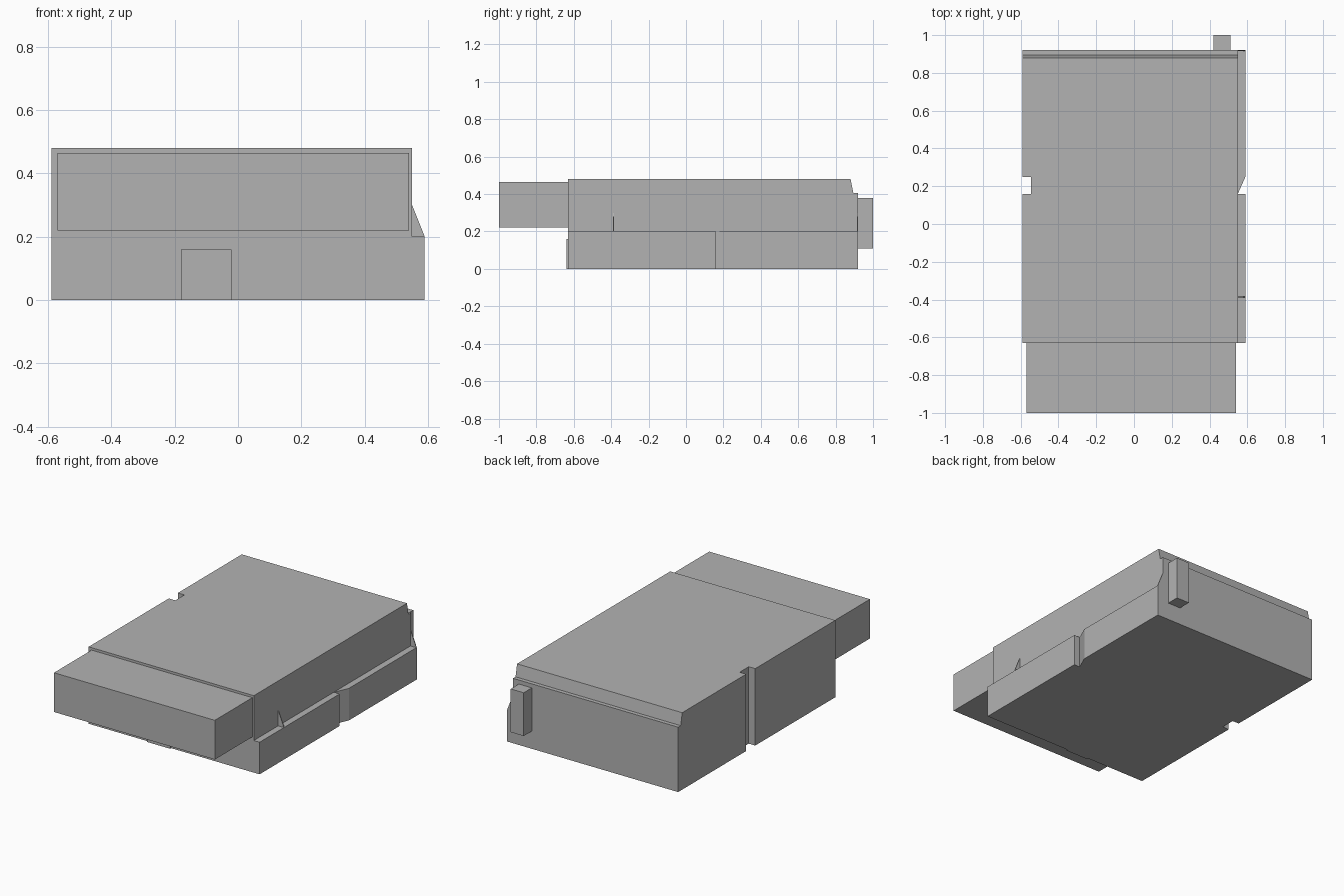
import bpy
import bmesh
from mathutils import Vector

if "Cube" in bpy.data.objects:
    bpy.data.objects.remove(bpy.data.objects["Cube"])

grey = bpy.data.materials.new("concrete_grey")
grey.diffuse_color = (0.45, 0.45, 0.45, 1)
grey.use_nodes = True
grey.node_tree.nodes["Principled BSDF"].inputs["Base Color"].default_value = grey.diffuse_color


def prism(name, points, extrude):
    """Solid made by sweeping a planar outline along a vector."""
    bm = bmesh.new()
    face = bm.faces.new([bm.verts.new(p) for p in points])
    res = bmesh.ops.extrude_face_region(bm, geom=[face], use_keep_orig=True)
    moved = [g for g in res["geom"] if isinstance(g, bmesh.types.BMVert)]
    bmesh.ops.translate(bm, verts=moved, vec=Vector(extrude))
    bmesh.ops.recalc_face_normals(bm, faces=bm.faces)
    mesh = bpy.data.meshes.new(name)
    bm.to_mesh(mesh)
    bm.free()
    mesh.materials.append(grey)
    obj = bpy.data.objects.new(name, mesh)
    bpy.context.collection.objects.link(obj)
    return obj


def box(name, x0, x1, y0, y1, z0, z1):
    return prism(name, [(x0, y0, z0), (x1, y0, z0), (x1, y1, z0), (x0, y1, z0)],
                 (0, 0, z1 - z0))


# Main hall: side profile with sloped parapet and small rear step
profile = [(-0.63, 0), (0.92, 0), (0.92, 0.405), (0.895, 0.405),
           (0.88, 0.48), (-0.63, 0.48)]
hall = prism("main_hall", [(-0.59, y, z) for y, z in profile], (1.14, 0, 0))

# Full-height recess in the left wall
cutter = box("recess_cutter", -0.7, -0.545, 0.16, 0.25, -0.1, 0.6)
cutter.hide_render = True
cutter.hide_set(True)
cut = hall.modifiers.new("recess", "BOOLEAN")
cut.operation = "DIFFERENCE"
cut.solver = "EXACT"
cut.object = cutter

# Low ledge along the right wall, split by an angled gap
box("side_ledge_front", 0.55, 0.59, -0.63, 0.16, 0, 0.2)
prism("side_ledge_rear", [(0.55, 0.25, 0), (0.59, 0.25, 0),
                          (0.59, 0.92, 0), (0.55, 0.92, 0)], (0, 0, 0.2))
prism("gap_splay", [(0.55, 0.16, 0), (0.59, 0.25, 0), (0.55, 0.25, 0)], (0, 0, 0.2))

# Thin triangular braces standing on the ledge
for name, y in (("front_brace", -0.39), ("rear_brace", 0.915)):
    prism(name, [(0.55, y, 0.2), (0.59, y, 0.2), (0.55, y, 0.3)], (0, 0.005, 0))

# Overhanging front block and entrance panel
box("front_overhang", -0.57, 0.54, -1.0, -0.63, 0.22, 0.465)
box("entrance_panel", -0.18, -0.02, -0.64, -0.63, 0, 0.16)

# Stack of three service boxes on the rear wall
for i in range(3):
    z = 0.11 + 0.09 * i
    box(f"service_box_{i + 1}", 0.42, 0.51, 0.92, 1.0, z, z + 0.09)
